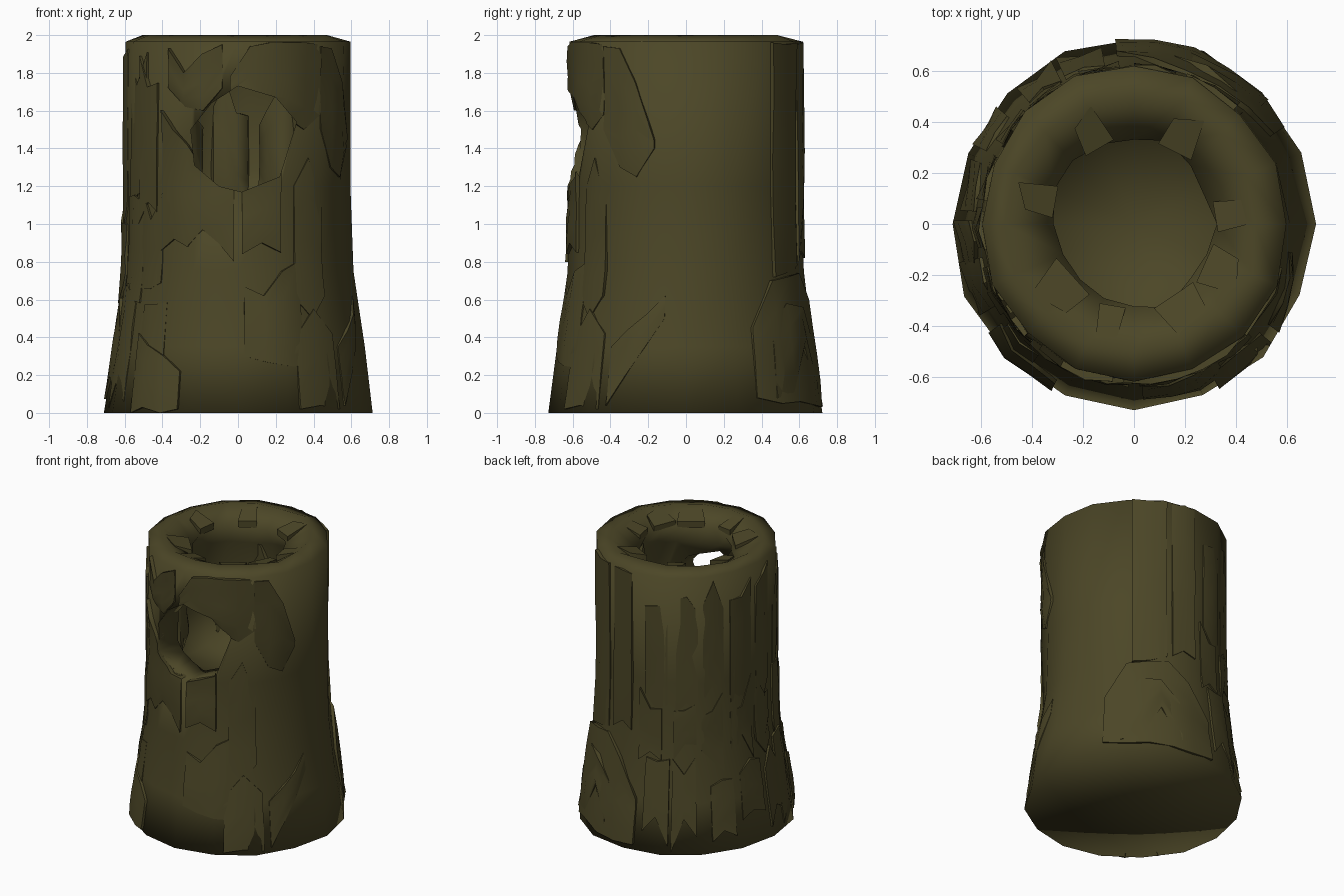
import bpy, bmesh, math, random
from mathutils import Vector

random.seed(7)
if "Cube" in bpy.data.objects:
    bpy.data.objects.remove(bpy.data.objects["Cube"], do_unlink=True)

bark = bpy.data.materials.new("dark olive bark")
bark.use_nodes = True
bark.diffuse_color = (0.072, 0.062, 0.02, 1)
bark.node_tree.nodes["Principled BSDF"].inputs["Base Color"].default_value = bark.diffuse_color
bark.node_tree.nodes["Principled BSDF"].inputs["Roughness"].default_value = 0.9

SIDES = 16
STEP = math.tau / SIDES
FLARE = [(0, 0.712), (0.35, 0.66), (0.75, 0.607), (1.2, 0.597), (1.965, 0.597)]


def outer_radius(z):
    for (z0, r0), (z1, r1) in zip(FLARE, FLARE[1:]):
        if z <= z1:
            return r0 + (r1 - r0) * (z - z0) / (z1 - z0)
    return FLARE[-1][1]


def hollow_radius(z):
    return 0.4


def around(angle, r, z):
    """Point on the trunk; angle 0 is the front, growing towards +x."""
    return Vector((r * math.sin(angle), -r * math.cos(angle) * 1.03, z))


def chord(angle):
    """Makes a radius follow the flat sides of the trunk."""
    return math.cos(STEP / 2) / math.cos(angle % STEP - STEP / 2)


def finish(name, bm, cutter=None, smooth=65):
    bmesh.ops.recalc_face_normals(bm, faces=bm.faces)
    mesh = bpy.data.meshes.new(name)
    bm.to_mesh(mesh)
    bm.free()
    mesh.materials.append(bark)
    ob = bpy.data.objects.new(name, mesh)
    bpy.context.collection.objects.link(ob)
    bpy.ops.object.select_all(action="DESELECT")
    ob.select_set(True)
    bpy.context.view_layer.objects.active = ob
    if cutter:
        mod = ob.modifiers.new("hole", "BOOLEAN")
        mod.operation, mod.solver, mod.object = "DIFFERENCE", "EXACT", cutter
        bpy.ops.object.modifier_apply(modifier=mod.name)
    bpy.ops.object.shade_smooth_by_angle(angle=math.radians(smooth))
    return ob


# Knot hole cutter: an irregular prism pushed in from the front
bm = bmesh.new()
outline = [(-0.25, 1.5), (-0.14, 1.64), (0, 1.73), (0.2, 1.67), (0.31, 1.54),
           (0.22, 1.25), (0.02, 1.17), (-0.1, 1.2), (-0.23, 1.31)]
face = bm.faces.new([bm.verts.new((x, -0.95, z)) for x, z in outline])
ext = bmesh.ops.extrude_face_region(bm, geom=[face])
bmesh.ops.translate(bm, vec=(0, 0.83, 0),
                    verts=[v for v in ext["geom"] if isinstance(v, bmesh.types.BMVert)])
knot = finish("knot_hole_cutter", bm)
knot.hide_render = True
knot.hide_set(True)

# Trunk: flared outside, dished rim, wider hollow below it and a floor, in one skin
profile = FLARE + [(2.0, 0.49), (1.92, 0.32), (1.8, 0.38), (1.3, 0.43), (1.08, 0.36)]
bm = bmesh.new()
rings = []
for level, (z, r) in enumerate(profile):
    ring = []
    for i in range(SIDES):
        wobble = random.uniform(-0.012, 0.012) if level < 5 else random.uniform(-0.025, 0.025)
        drop = random.uniform(-0.03, 0) if level > 5 else 0
        ring.append(bm.verts.new(around(i * STEP, r + wobble, z + drop)))
    rings.append(ring)
for low, high in zip(rings, rings[1:]):
    for i in range(SIDES):
        j = (i + 1) % SIDES
        bm.faces.new((low[i], low[j], high[j], high[i]))
base = bm.verts.new((0, 0, 0.01))
floor = bm.verts.new((0, 0, 1.04))
for i in range(SIDES):
    j = (i + 1) % SIDES
    bm.faces.new((rings[0][j], rings[0][i], base))
    bm.faces.new((rings[-1][i], rings[-1][j], floor))
trunk = finish("hollow_trunk", bm, knot, 105)


def plate(name, start, end, lows, highs, lift=0.02, radius=outer_radius, cutter=None):
    """A curved, crumpled slab of bark with ragged ends, between two angles in degrees."""
    bm = bmesh.new()
    rows, last = 5, len(lows) - 1
    grids = []
    for sunk in (False, True):
        grid = []
        for c, (lo, hi) in enumerate(zip(lows, highs)):
            a = math.radians(start + (end - start) * c / last)
            column = []
            for k in range(rows):
                z = lo + (hi - lo) * k / (rows - 1)
                edge = random.uniform(0.2, 0.7) if c in (0, last) or k == 0 else random.uniform(0.7, 1.2)
                if radius is hollow_radius:
                    r = radius(z) + (0.06 if sunk else -lift * edge)
                else:
                    r = radius(z) * chord(a) + (-0.05 if sunk else lift * edge)
                column.append(bm.verts.new(around(a, r, z)))
            grid.append(column)
        grids.append(grid)
        for c in range(last):
            for k in range(rows - 1):
                bm.faces.new((grid[c][k], grid[c + 1][k], grid[c + 1][k + 1], grid[c][k + 1]))
    top, under = grids
    rim = [(c, 0) for c in range(last)] + [(last, k) for k in range(rows - 1)]
    rim += [(c, rows - 1) for c in range(last, 0, -1)] + [(0, k) for k in range(rows - 1, 0, -1)]
    for (c, k), (d, m) in zip(rim, rim[1:] + rim[:1]):
        bm.faces.new((top[c][k], top[d][m], under[d][m], under[c][k]))
    return finish(name, bm, cutter)


# Bark around the knot hole
plate("bark_below_hole_right", -42, -2, [0.86, 0.92, 0.88, 0.97, 0.9, 0.8],
      [1.6, 1.5, 1.42, 1.3, 1.25, 1.2], 0.03, cutter=knot)
plate("bark_below_hole_left", 2, 22, [0.84, 0.9, 0.85], [1.22, 1.25, 1.3], 0.03, cutter=knot)
plate("bark_above_hole_right", -38, -8, [1.72, 1.62, 1.6, 1.72], [1.93, 1.8, 1.9, 1.95], 0.03, cutter=knot)
plate("bark_above_hole_left", -4, 46, [1.68, 1.62, 1.6, 1.56, 1.5, 1.58],
      [1.78, 1.94, 1.96, 1.96, 1.96, 1.95], 0.03, cutter=knot)

# Lower front and left side
plate("lower_front_slab", 3, 32, [0.3, 0.27, 0.25, 0.24], [0.67, 0.62, 0.75, 0.8], 0.02)
plate("front_root_right", -54, -27, [0, 0.03, 0, 0.02], [0.42, 0.36, 0.3, 0.22], 0.02)
plate("front_root_left", 28, 50, [0.02, 0.04, 0.02], [0.4, 0.55, 0.42], 0.02)
plate("front_left_strip", 30, 47, [0.6, 0.5, 0.62], [1.2, 1.35, 1.1], 0.015)
plate("left_hanging_slab", 46, 74, [1.5, 1.3, 1.25, 1.4], [1.94, 1.93, 1.75, 1.45], 0.025)
plate("left_low_slab", 54, 80, [0.04, 0.2, 0.35, 0.5], [0.35, 0.44, 0.52, 0.62], 0.015)

# Rear: a broad arched root with a smaller one on it, and tall strips above
plate("rear_broad_root", 122, 186, [0.08, 0.05, 0.06, 0.04, 0.03, 0.04],
      [0.45, 0.7, 0.72, 0.74, 0.6, 0.35], 0.02)
plate("rear_arched_root", 132, 166, [0.08, 0.1, 0.35, 0.06], [0.45, 0.58, 0.56, 0.42], 0.035)
plate("rear_tall_strip", 138, 160, [0.72, 0.74, 0.78], [1.96, 1.95, 1.96], 0.025)
plate("rear_narrow_strip", 164, 180, [0.8, 0.86, 0.82], [1.95, 1.96, 1.95], 0.02)

# Right side: uneven strips above roots, with splinters bridging them
for i, start in enumerate((188, 208, 226, 246, 266, 286, 304)):
    width = random.uniform(13, 18)
    for part, low, high in (("root", 0.02, 0.6), ("splinter", 0.55, 1.1), ("strip", 0.95, 1.85)):
        lows = [low + random.uniform(0, 0.25) for _ in range(3)]
        highs = [high + random.uniform(-0.15, 0.1) for _ in range(3)]
        shift = random.uniform(-5, 5)
        plate(f"right_{part}_{i + 1}", start + shift, start + shift + width,
              lows, highs, random.uniform(0.01, 0.022))

# Splintered slabs inside the hollow
for i, start in enumerate((70, 135, 172, 210, 275)):
    lows = [random.uniform(1.08, 1.2) for _ in range(4)]
    highs = [random.uniform(1.5, 1.85) for _ in range(4)]
    plate(f"hollow_slab_{i + 1}", start, start + 28, lows, highs, 0.05, hollow_radius)

# Ragged shards lying on the dished rim
for i, angle in enumerate((-50, -15, 30, 62, 95, 150, 205, 255)):
    a, bm = math.radians(angle), bmesh.new()
    spread = random.uniform(0.15, 0.3)
    corners = [(a - spread, 0.33), (a + spread, 0.32), (a + spread * 0.7, 0.43), (a - spread * 0.4, 0.48)]
    lower = [bm.verts.new(around(t, r, 1.9)) for t, r in corners]
    upper = [bm.verts.new(around(t, r, 1.945 + (r - 0.32) * 0.32)) for t, r in corners]
    bm.faces.new(lower)
    bm.faces.new(upper)
    for k in range(4):
        n = (k + 1) % 4
        bm.faces.new((lower[k], lower[n], upper[n], upper[k]))
    finish(f"rim_shard_{i + 1}", bm)
